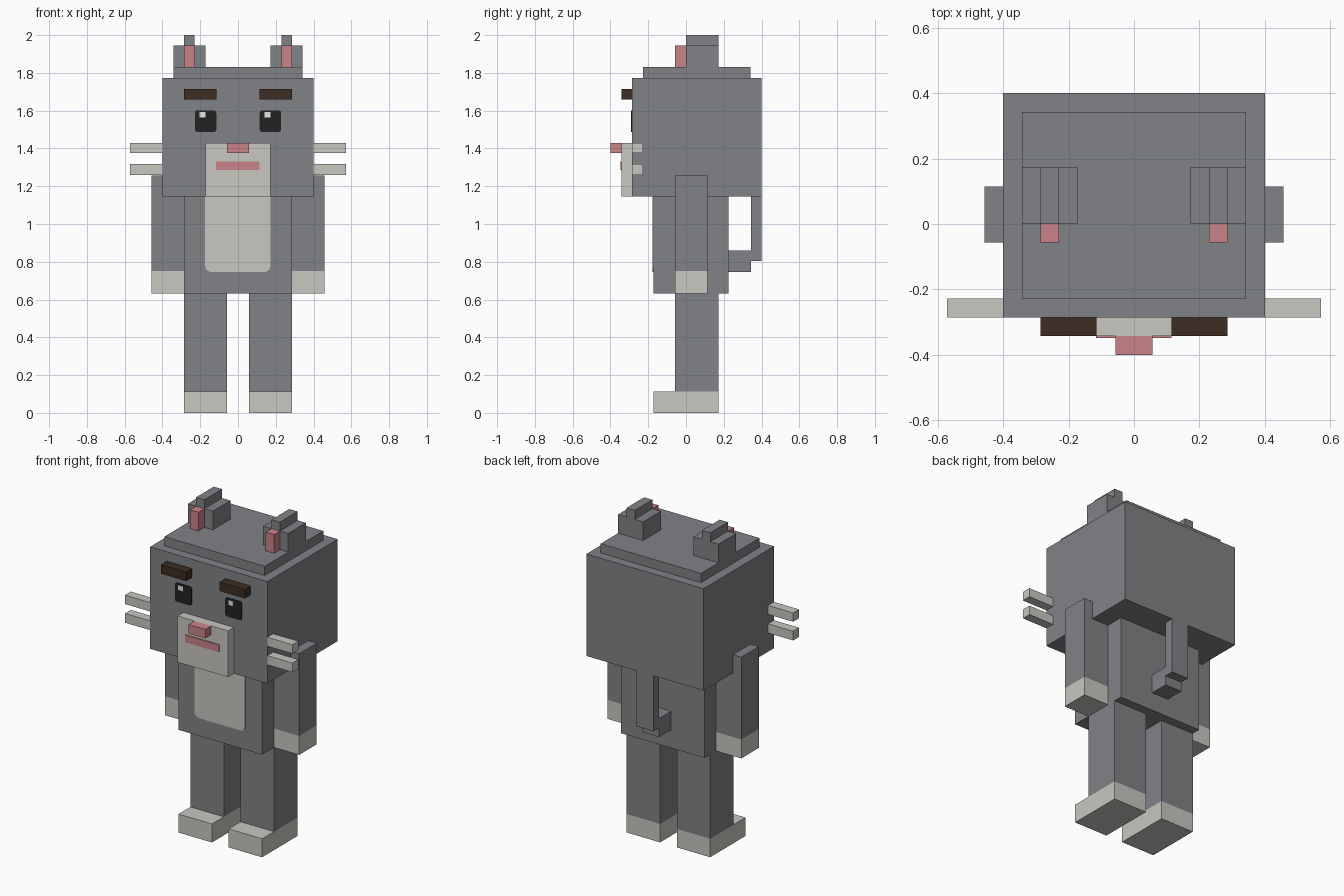
import bpy
import bmesh

cube = bpy.data.objects.get("Cube")
if cube:
    bpy.data.objects.remove(cube, do_unlink=True)


def material(name, rgb):
    mat = bpy.data.materials.new(name)
    mat.use_nodes = True
    color = (*rgb, 1)
    mat.diffuse_color = color
    mat.node_tree.nodes["Principled BSDF"].inputs["Base Color"].default_value = color
    return mat


grey = material("grey fur", (0.22, 0.223, 0.24))
cream = material("cream fur", (0.584, 0.571, 0.533))
pink = material("pink skin", (0.584, 0.227, 0.25))
brown = material("dark brown", (0.045, 0.026, 0.018))
black = material("eye black", (0.016, 0.016, 0.016))
white = material("eye glint", (0.8, 0.8, 0.8))


def box(name, mat, x, y, z, low=None, round_r=0, only_bottom=False):
    """Box from axis ranges; low=(height, material) recolours its lower part,
    round_r rounds the corners seen from the front."""
    x = sorted(x)
    bm = bmesh.new()
    bmesh.ops.create_cube(bm, size=1)
    for v in bm.verts:
        for axis, span in enumerate((x, y, z)):
            v.co[axis] = span[1] if v.co[axis] > 0 else span[0]
    if round_r:
        edges = [e for e in bm.edges
                 if abs(e.verts[0].co.y - e.verts[1].co.y) > 1e-5
                 and not (only_bottom and e.verts[0].co.z > z[0] + 1e-4)]
        bmesh.ops.bevel(bm, geom=edges, offset=round_r, segments=4,
                        profile=0.5, affect='EDGES')
    if low:
        bmesh.ops.bisect_plane(bm, geom=bm.verts[:] + bm.edges[:] + bm.faces[:],
                               plane_co=(0, 0, low[0]), plane_no=(0, 0, 1))
        for f in bm.faces:
            f.material_index = int(f.calc_center_median().z < low[0])
    bmesh.ops.recalc_face_normals(bm, faces=bm.faces)
    mesh = bpy.data.meshes.new(name)
    bm.to_mesh(mesh)
    bm.free()
    mesh.materials.append(mat)
    if low:
        mesh.materials.append(low[1])
    obj = bpy.data.objects.new(name, mesh)
    bpy.context.collection.objects.link(obj)
    return obj


def pair(name, mat, x, y, z, **kw):
    for side, s in (("left", 1), ("right", -1)):
        box(f"{side}_{name}", mat, [s * v for v in x], y, z, **kw)


# Body
box("torso", grey, (-0.285, 0.285), (-0.172, 0.226), (0.633, 1.145))
box("belly_patch", cream, (-0.174, 0.172), (-0.177, -0.172), (0.745, 1.145),
    round_r=0.035, only_bottom=True)

# Limbs
pair("arm", grey, (0.285, 0.457), (-0.057, 0.114), (0.633, 1.257), low=(0.75, cream))
pair("leg", grey, (0.057, 0.285), (-0.057, 0.171), (0.114, 0.633))
pair("foot", cream, (0.057, 0.285), (-0.172, 0.171), (0, 0.114))

# Tail
box("tail", grey, (-0.057, 0.057), (0.343, 0.4), (0.803, 1.145))
box("tail_hook", grey, (-0.057, 0.057), (0.226, 0.343), (0.745, 0.86))

# Head
box("head", grey, (-0.4, 0.4), (-0.285, 0.4), (1.145, 1.773))
box("head_top", grey, (-0.342, 0.342), (-0.228, 0.342), (1.773, 1.83))
pair("ear", grey, (0.172, 0.342), (0, 0.172), (1.83, 1.945))
pair("ear_tip", grey, (0.229, 0.286), (0, 0.172), (1.945, 2))
pair("inner_ear", pink, (0.229, 0.286), (-0.057, 0), (1.83, 1.945))

# Face
pair("eyebrow", brown, (0.115, 0.286), (-0.342, -0.285), (1.66, 1.716))
pair("eye", black, (0.115, 0.228), (-0.29, -0.285), (1.487, 1.602), round_r=0.014)
for side, left_edge in (("left", 0.14), ("right", -0.204)):
    box(f"{side}_eye_glint", white, (left_edge, left_edge + 0.032),
        (-0.292, -0.289), (1.563, 1.592))
box("muzzle", cream, (-0.173, 0.172), (-0.342, -0.285), (1.145, 1.43))
box("nose", pink, (-0.057, 0.057), (-0.4, -0.342), (1.375, 1.43))
box("mouth", pink, (-0.116, 0.115), (-0.348, -0.342), (1.285, 1.33))
pair("upper_whisker", cream, (0.4, 0.571), (-0.285, -0.228), (1.375, 1.43))
pair("lower_whisker", cream, (0.4, 0.571), (-0.285, -0.228), (1.26, 1.317))
